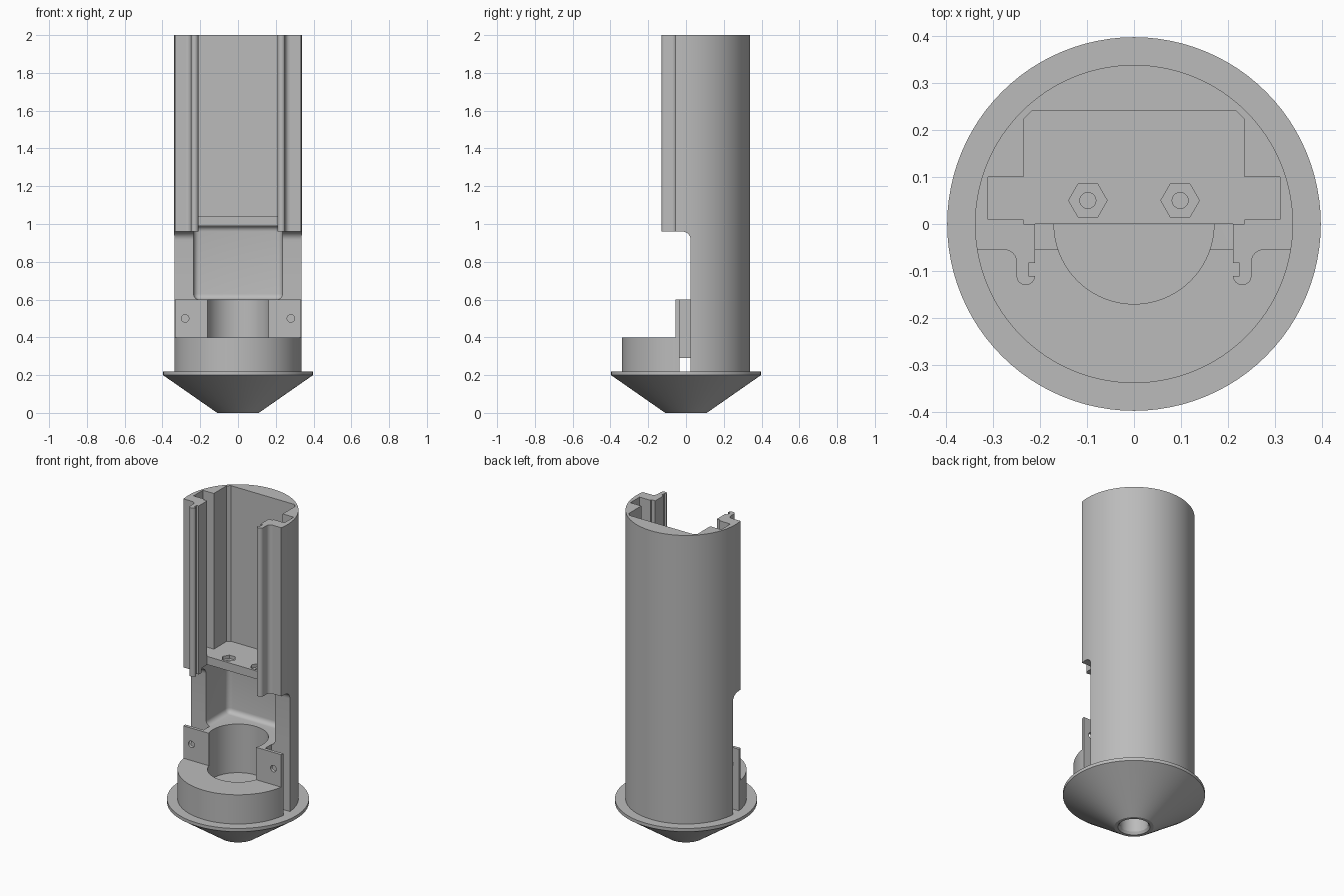
import bpy, bmesh
from math import sin, cos, pi, radians
from mathutils import Vector

cube = bpy.data.objects.get("Cube")
if cube:
    bpy.data.objects.remove(cube, do_unlink=True)

grey = bpy.data.materials.new("plain grey")
grey.use_nodes = True
colour = (0.5, 0.5, 0.5, 1)
grey.diffuse_color = colour
grey.node_tree.nodes["Principled BSDF"].inputs["Base Color"].default_value = colour


def make(name, bm):
    bmesh.ops.recalc_face_normals(bm, faces=bm.faces)
    mesh = bpy.data.meshes.new(name)
    bm.to_mesh(mesh)
    bm.free()
    mesh.materials.append(grey)
    ob = bpy.data.objects.new(name, mesh)
    bpy.context.collection.objects.link(ob)
    return ob


def prism(name, points, low, high, axis="z"):
    """Extrude a flat outline along x, y or z."""
    place = {"x": lambda a, b, t: (t, a, b),
             "y": lambda a, b, t: (a, t, b),
             "z": lambda a, b, t: (a, b, t)}[axis]
    bm = bmesh.new()
    face = bm.faces.new([bm.verts.new(place(a, b, low)) for a, b in points])
    top = bmesh.ops.extrude_face_region(bm, geom=[face])
    verts = [v for v in top["geom"] if isinstance(v, bmesh.types.BMVert)]
    bmesh.ops.translate(bm, verts=verts, vec=Vector(place(0, 0, high - low)))
    return make(name, bm)


def ring(radius, sides, a=0, b=0):
    return [(a + radius * cos(2 * pi * i / sides), b + radius * sin(2 * pi * i / sides))
            for i in range(sides)]


def rect(a0, a1, b0, b1):
    return [(a0, b0), (a1, b0), (a1, b1), (a0, b1)]


def mirrored(half):
    return half + [(-x, y) for x, y in reversed(half)]


def activate(ob):
    bpy.ops.object.select_all(action="DESELECT")
    ob.select_set(True)
    bpy.context.view_layer.objects.active = ob


def cut(ob, cutter):
    cutter.hide_render = True
    mod = ob.modifiers.new("cut", "BOOLEAN")
    mod.operation, mod.solver, mod.object = "DIFFERENCE", "EXACT", cutter
    activate(ob)
    bpy.ops.object.modifier_apply(modifier=mod.name)
    bpy.data.objects.remove(cutter, do_unlink=True)


def finish(ob):
    activate(ob)
    bpy.ops.object.shade_smooth_by_angle(angle=radians(30))


# Conical foot with flange and cable hole
profile = [(0.08, 0.22), (0.08, 0.015), (0.09, 0), (0.11, 0), (0.397, 0.2), (0.397, 0.22)]
bm = bmesh.new()
steps = 96
loops = [[bm.verts.new((x, y, z)) for x, y in ring(r, steps)] for r, z in profile]
for k, loop in enumerate(loops):
    after = loops[(k + 1) % len(loops)]
    for i in range(steps):
        j = (i + 1) % steps
        bm.faces.new((loop[i], loop[j], after[j], after[i]))
finish(make("conical_foot", bm))

# Tubular housing, carved from a solid cylinder
housing = prism("housing", ring(0.338, 128), 0.22, 2)
cut(housing, prism("front_trim", rect(-1, 1, -1, -0.055), 0.4, 2.1))

# Side window with rounded upper corner
r = 0.045
arc = [(0.025 - r + r * cos(t * pi / 16), 0.96 - r + r * sin(t * pi / 16)) for t in range(9)]
window = [(-0.6, 0.6), (0.025, 0.6)] + arc + [(-0.6, 0.96)]
cut(housing, prism("window", window, -0.6, 0.6, "x"))

# Rounded cavity behind the window
bm = bmesh.new()
bmesh.ops.create_cube(bm, size=1)
for v in bm.verts:
    v.co = (v.co.x * 0.47, v.co.y * 0.74 - 0.13, v.co.z * 0.39 + 0.795)
bmesh.ops.bevel(bm, geom=bm.edges[:], offset=0.03, segments=6, profile=0.5, affect="EDGES")
cut(housing, make("cavity", bm))

# Long channel with side grooves, and the opening in front of the shelf
half = [(0.21, -0.5), (0.21, 0), (0.235, 0), (0.235, 0.01), (0.31, 0.01),
        (0.31, 0.1), (0.235, 0.1), (0.235, 0.222), (0.217, 0.24)]
cut(housing, prism("channel", mirrored(half), 1.04, 2.1))
cut(housing, prism("shelf_opening", rect(-0.21, 0.21, -0.5, 0), 0.95, 1.05))

# Round socket and the cable tunnel under it
cut(housing, prism("socket", ring(0.17, 96), 0.3, 0.65))
cut(housing, prism("tunnel", rect(-0.035, 0.025, 0.2, 0.29), -0.6, 0.6, "x"))

for side in (-1, 1):
    # Side slot, screw hole and nut pocket
    slot = rect(min(side * 0.21, side * 0.6), max(side * 0.21, side * 0.6), -0.035, 0.025)
    cut(housing, prism("slot", slot, 0.2, 0.65))
    cut(housing, prism("screw_hole", ring(0.02, 24, side * 0.28, 0.5), -0.1, 0, "y"))
    cut(housing, prism("nut_pocket", ring(0.041, 6, side * 0.098, 0.05), 1.02, 1.1))
    cut(housing, prism("bolt_hole", ring(0.017, 24, side * 0.098, 0.05), 0.9, 1.1))
finish(housing)

# Hooked rails along both front edges
tip = [(0.23 + 0.02 * cos(t * pi / 8), -0.11 - 0.02 * sin(t * pi / 8)) for t in range(8, -1, -1)]
root = [(0.275 - 0.025 * cos(t * pi / 12), -0.08 + 0.025 * sin(t * pi / 12)) for t in range(7)]
hook = [(0.21, -0.055), (0.21, -0.083), (0.224, -0.083), (0.224, -0.11)] + tip + root
for name, side in (("left_rail", 1), ("right_rail", -1)):
    finish(prism(name, [(side * x, y) for x, y in hook], 0.96, 2))
